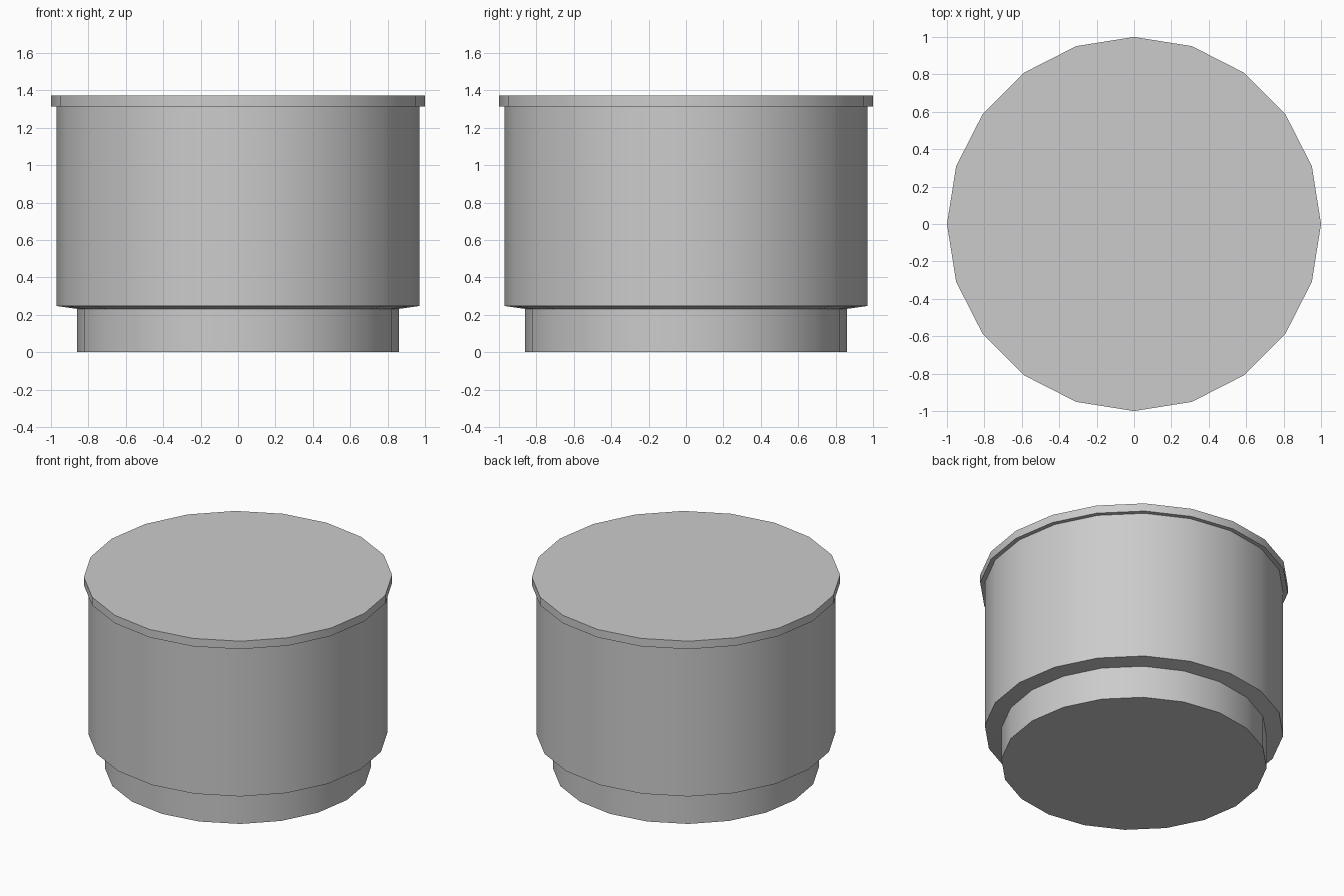
import bpy, bmesh
from math import cos, sin, tau

if "Cube" in bpy.data.objects:
    bpy.data.objects.remove(bpy.data.objects["Cube"])

SIDES = 20

# Stepped profile (radius, height): foot, sloped ledge, body, lid rim
PROFILE = [(0.862, 0.0), (0.862, 0.232), (0.97, 0.247),
           (0.97, 1.315), (1.0, 1.315), (1.0, 1.372)]


def lathe(name, profile, sides):
    bm = bmesh.new()
    rings = [[bm.verts.new((r * cos(tau * i / sides), r * sin(tau * i / sides), z))
              for i in range(sides)] for r, z in profile]
    for low, high in zip(rings, rings[1:]):
        for i in range(sides):
            j = (i + 1) % sides
            bm.faces.new((low[i], low[j], high[j], high[i]))
    bm.faces.new(rings[0][::-1])
    bm.faces.new(rings[-1])
    mesh = bpy.data.meshes.new(name)
    bm.to_mesh(mesh)
    bm.free()
    obj = bpy.data.objects.new(name, mesh)
    bpy.context.collection.objects.link(obj)
    return obj


# Round canister, smooth around the sides with crisp steps
canister = lathe("canister", PROFILE, SIDES)
bpy.context.view_layer.objects.active = canister
canister.select_set(True)
bpy.ops.object.shade_smooth_by_angle(angle=0.6)
